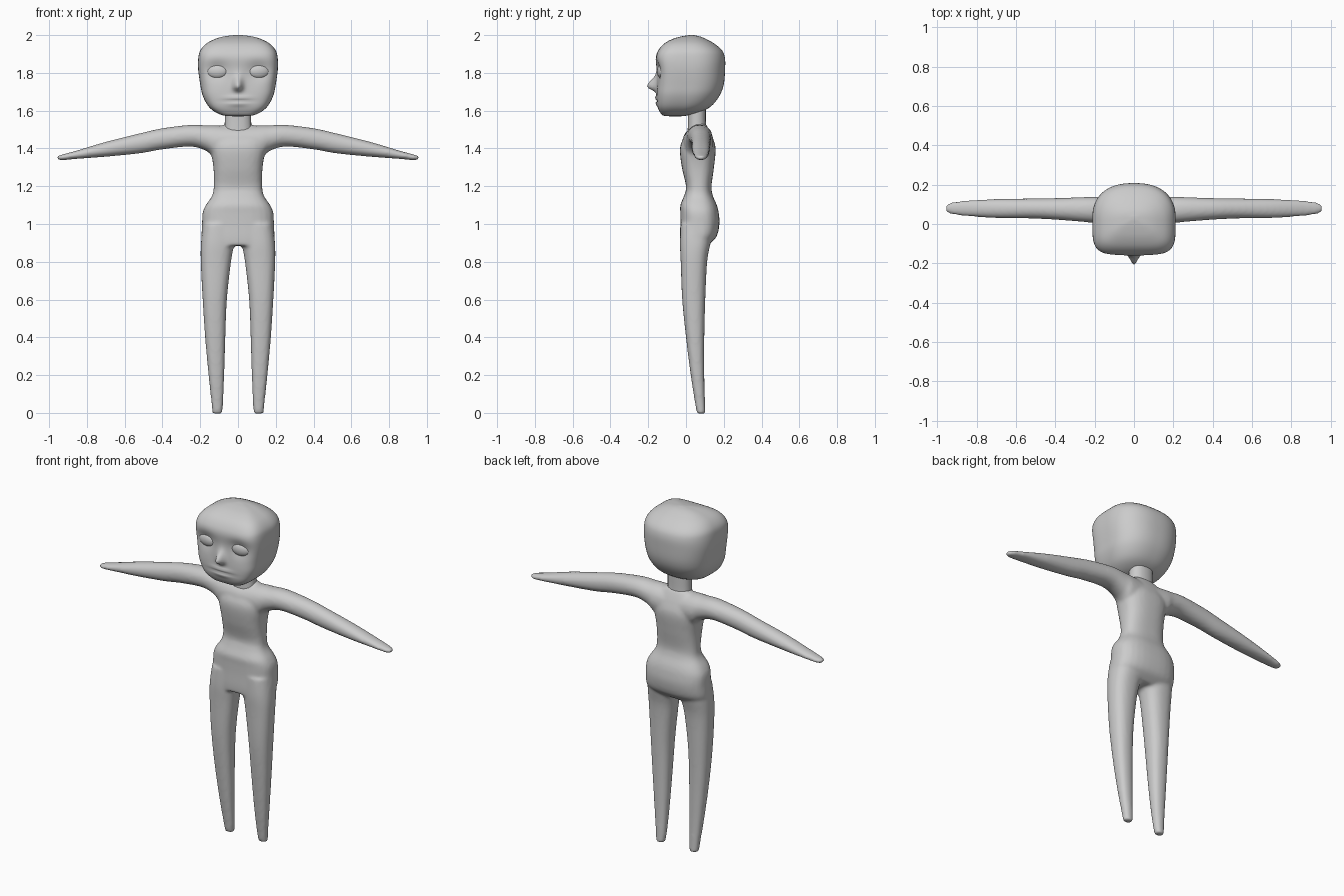
import bpy, bmesh
from math import sin, cos, pi, exp
from mathutils import Vector

if "Cube" in bpy.data.objects:
    bpy.data.objects.remove(bpy.data.objects["Cube"])


def smooth_keys(keys, sub):
    """Catmull-Rom interpolation of cross-section rows."""
    k = [Vector(r) for r in keys]
    out = []
    for i in range(len(k) - 1):
        p0, p1, p2, p3 = k[max(i - 1, 0)], k[i], k[i + 1], k[min(i + 2, len(k) - 1)]
        for j in range(sub):
            t = j / sub
            out.append((p1 * 2 + (p2 - p0) * t + (p0 * 2 - p1 * 5 + p2 * 4 - p3) * t * t
                        + (p1 * 3 - p0 - p2 * 3 + p3) * t ** 3) * 0.5)
    return out + [k[-1]]


def loft(bm, keys, place, segs=32, n_front=2.4, n_back=2.4, sub=5):
    """Rows are (position, a_min, a_max, b_min, b_max); rounded-box rings joined by quads."""
    rings = []
    for t, a0, a1, b0, b1 in smooth_keys(keys, sub):
        ring = []
        for i in range(segs):
            c, s = cos(2 * pi * i / segs), sin(2 * pi * i / segs)
            n = n_front if s < 0 else n_back
            r = (abs(c) ** n + abs(s) ** n) ** (-1 / n)
            ring.append(bm.verts.new(place(t, (a0 + a1) / 2 + (a1 - a0) / 2 * r * c,
                                           (b0 + b1) / 2 + (b1 - b0) / 2 * r * s)))
        rings.append(ring)
    for lo, hi in zip(rings, rings[1:]):
        for i in range(segs):
            j = (i + 1) % segs
            bm.faces.new((lo[i], lo[j], hi[j], hi[i]))
    bm.faces.new(rings[0])
    bm.faces.new(rings[-1])


def finish(bm, name):
    bmesh.ops.recalc_face_normals(bm, faces=bm.faces)
    for f in bm.faces:
        f.smooth = True
    me = bpy.data.meshes.new(name)
    bm.to_mesh(me)
    bm.free()
    ob = bpy.data.objects.new(name, me)
    bpy.context.collection.objects.link(ob)
    return ob


# Body: torso, legs and arms fused into one skin
torso = [(0.885, -.18, .18, -.03, .11), (0.93, -.193, .193, -.032, .16), (1.0, -.19, .19, -.03, .177),
         (1.06, -.187, .187, -.03, .173), (1.10, -.17, .17, -.03, .163), (1.15, -.137, .137, -.01, .142),
         (1.20, -.128, .128, 0, .135), (1.30, -.13, .13, -.022, .148), (1.40, -.145, .145, -.032, .157),
         (1.46, -.14, .14, -.01, .14), (1.50, -.11, .11, .02, .122), (1.53, -.07, .07, .035, .105)]
leg = [(-.004, .085, .135, .058, .103), (.04, .08, .139, .05, .101), (.2, .073, .156, .025, .097),
       (.4, .067, .174, 0, .097), (.6, .059, .187, -.02, .102), (.8, .037, .197, -.028, .112),
       (.9, .02, .196, -.032, .13), (1.0, .015, .185, -.028, .15)]
arm = [(0, -.02, .14, 1.34, 1.515), (.12, -.01, .145, 1.35, 1.522), (.165, 0, .14, 1.385, 1.522),
       (.25, .01, .137, 1.41, 1.525), (.4, .022, .132, 1.395, 1.507), (.52, .028, .13, 1.374, 1.48),
       (.7, .03, .127, 1.356, 1.435), (.85, .04, .12, 1.345, 1.39), (.93, .05, .11, 1.338, 1.368),
       (.957, .065, .095, 1.342, 1.36)]
bm = bmesh.new()
loft(bm, torso, lambda t, a, b: (a, b, t), n_front=2.8, n_back=2.6)
for side in (-1, 1):
    loft(bm, leg, lambda t, a, b: (side * a, b, t), n_front=2.5)
    loft(bm, arm, lambda t, a, b: (side * t, a, b), n_front=2.1, n_back=2.1)
body = finish(bm, "body")
rm = body.modifiers.new("fuse", 'REMESH')
rm.mode = 'VOXEL'
rm.voxel_size = 0.009
rm.use_smooth_shade = True
sm = body.modifiers.new("soften", 'SMOOTH')
sm.factor = 0.5
sm.iterations = 7

# Neck
bm = bmesh.new()
loft(bm, [(1.47, -.075, .075, .008, .11), (1.54, -.07, .07, .01, .106), (1.64, -.07, .07, .01, .106)],
     lambda t, a, b: (a, b, t), segs=16, n_front=2.6)
finish(bm, "neck")


# Head with nose, eye sockets and lips pushed out of the surface
def bump(v, x, z, wx, wz):
    return exp(-((v.x - x) / wx) ** 2 - ((v.z - z) / wz) ** 2)


head = [(1.570, -.02, .02, -.08, -.03), (1.574, -.075, .075, -.12, .005), (1.592, -.12, .12, -.138, .075),
        (1.625, -.158, .158, -.151, .135), (1.68, -.187, .187, -.155, .178), (1.74, -.2, .2, -.154, .2),
        (1.82, -.211, .211, -.157, .207), (1.88, -.21, .21, -.16, .206), (1.92, -.199, .199, -.146, .19),
        (1.955, -.168, .168, -.116, .15), (1.98, -.12, .12, -.07, .105), (1.994, -.07, .07, -.02, .07),
        (2.0, -.015, .015, .02, .04)]
bm = bmesh.new()
loft(bm, head, lambda t, a, b: (a, b, t), segs=128, n_front=4.5, n_back=2.4, sub=6)
for v in bm.verts:
    if v.co.y < -.05:
        p = v.co.copy()
        d = .052 * bump(p, 0, 1.728, .024, .045 if p.z > 1.728 else .022)
        d += .010 * bump(p, 0, 1.667, .06, .012) + .008 * bump(p, 0, 1.638, .05, .014)
        d -= .007 * bump(p, 0, 1.653, .07, .006)
        for s in (-1, 1):
            d -= .02 * bump(p, s * .11, 1.808, .06, .05)
        v.co.y -= d
finish(bm, "head")

# Eyes
for side, label in ((-1, "right_eye"), (1, "left_eye")):
    bm = bmesh.new()
    bmesh.ops.create_uvsphere(bm, u_segments=32, v_segments=16, radius=1)
    eye = finish(bm, label)
    eye.scale = (.056, .026, .039)
    eye.location = (side * .11, -.127, 1.808)
    eye.rotation_euler = (0, 0, side * .12)
